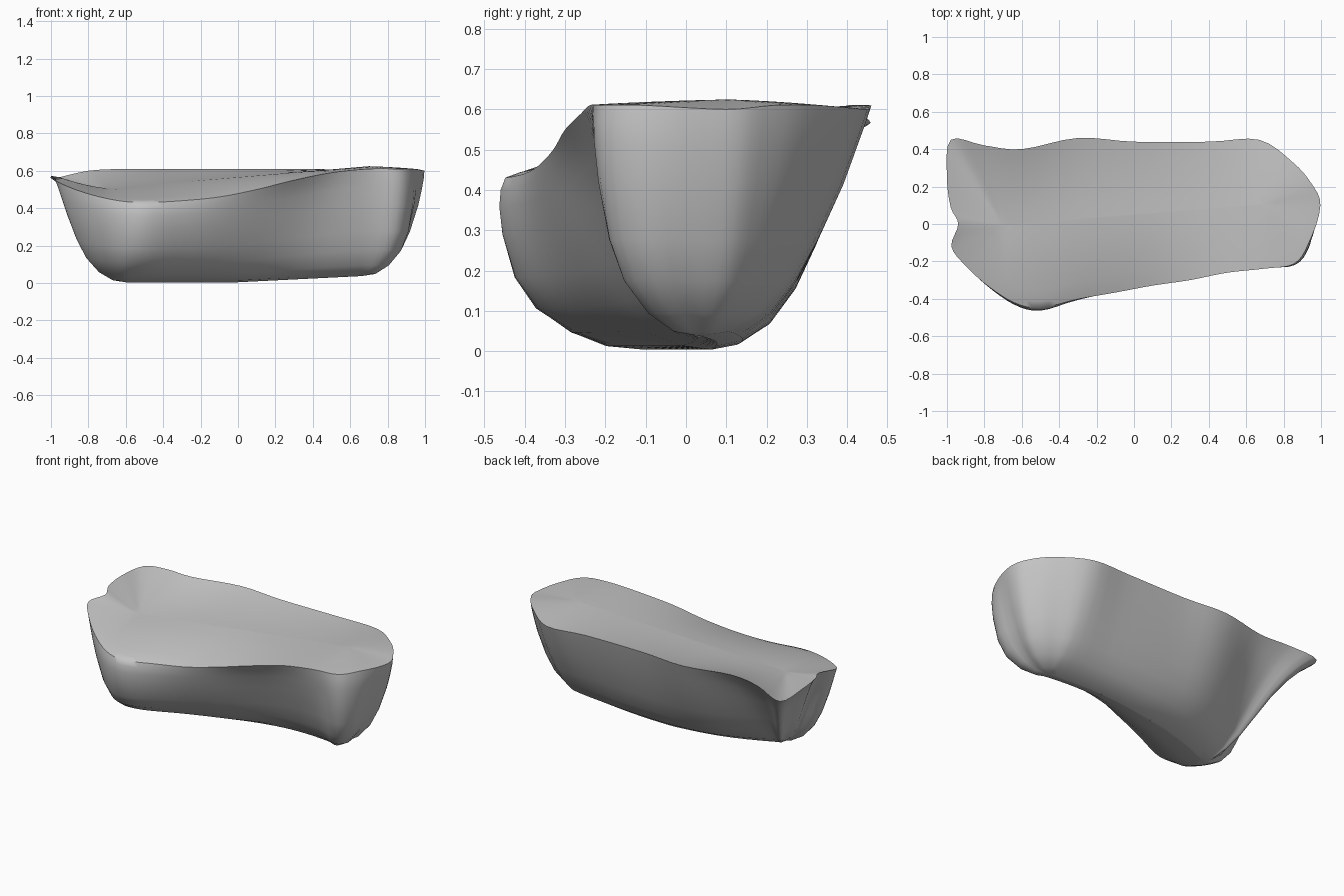
import bpy
import bmesh
import math
from mathutils import Vector

cube = bpy.data.objects.get("Cube")
if cube:
    bpy.data.objects.remove(cube, do_unlink=True)

# Rim control points, counter-clockwise from the left back corner
RIM = [Vector(p) for p in (
    (-.98, .45, .56), (-1, .25, .57), (-.98, .09, .57), (-.94, 0, .56),
    (-.98, -.12, .55), (-.9, -.23, .51), (-.78, -.34, .47), (-.64, -.43, .44),
    (-.5, -.46, .43), (-.3, -.41, .44), (-.1, -.37, .46), (.1, -.33, .5),
    (.3, -.3, .55), (.5, -.26, .59), (.7, -.24, .61), (.86, -.22, .61),
    (.94, -.11, .61), (1, .1, .6), (.95, .22, .61), (.85, .33, .61),
    (.67, .45, .6), (.4, .44, .61), (0, .44, .61), (-.3, .46, .61),
    (-.6, .4, .61), (-.8, .42, .6))]
LIP = Vector((-.98, .35, .56))

# Wall levels: height fraction, then reach from the keel line for
# tapered, bulging and undercut walls
LEVELS = ((1, 1, .97, 1), (.93, .97, 1, .87), (.83, .92, 1.01, .75),
          (.67, .84, .99, .61), (.42, .68, .91, .44), (.24, .54, .77, .32),
          (.1, .37, .53, .2), (.02, .17, .27, .1), (0, 0, 0, 0))
STEPS = 4


def clamp(value, low, high):
    return max(low, min(high, value))


def bell(distance, width):
    return math.exp(-(distance / width) ** 2)


def catmull(a, b, c, d, t):
    return 0.5 * (2 * b + (c - a) * t + (2 * a - 5 * b + 4 * c - d) * t * t
                  + (3 * b - a - 3 * c + d) * t ** 3)


def closed_curve(points, steps):
    count = len(points)
    return [catmull(points[i - 1], points[i], points[(i + 1) % count],
                    points[(i + 2) % count], s / steps)
            for i in range(count) for s in range(steps)]


def keel_point(rim):
    """Matching point on the bowed bottom line."""
    x = clamp(rim.x, -.6, .66)
    return Vector((x, .08 - .26 * (x - .25) ** 2, .004 + .05 * max(x, 0)))


def wall_point(rim, level):
    """Point on the outer wall: full at the front ends, undercut between
    them and below the left back lip."""
    height, tapered, bulging, undercut = level
    front = clamp(-rim.y / .1, 0, 1)
    full = (front * (bell(rim.x + .55, .4) + .8 * bell(rim.x - .88, .15))
            + .35 * bell(rim.x - 1, .12))
    thin = bell((rim - LIP).length, .4) + .5 * front * bell(rim.x - .35, .25)
    reach = (tapered + (bulging - tapered) * min(full, 1)
             + (undercut - tapered) * min(thin, 1))
    keel = keel_point(rim)
    point = keel.lerp(rim, reach)
    point.z = keel.z + (rim.z - keel.z) * height
    return point


def top_point(rim, inward):
    """Point on the sloping top, rising softly from the rim."""
    x = clamp(rim.x, -.7, .7)
    middle = Vector((x, .05 + .08 * x, .565 + .085 * x))
    point = rim.lerp(middle, inward)
    rise = inward * (3 - inward) / 2
    point.z = rim.z + (middle.z - rim.z) * rise
    return point


def bridge(bm, upper, lower):
    count = len(upper)
    for i in range(count):
        j = (i + 1) % count
        bm.faces.new((upper[i], lower[i], lower[j], upper[j]))


rim_curve = closed_curve(RIM, STEPS)
bm = bmesh.new()

# Rings run from the middle of the top, over the rim and down to the keel
rings = []
for inward in (1, .8, .6, .4, .22, .1):
    rings.append([bm.verts.new(top_point(p, inward)) for p in rim_curve])
for level in LEVELS:
    rings.append([bm.verts.new(wall_point(p, level)) for p in rim_curve])
for upper, lower in zip(rings, rings[1:]):
    bridge(bm, upper, lower)

bmesh.ops.remove_doubles(bm, verts=bm.verts, dist=.0005)
bmesh.ops.recalc_face_normals(bm, faces=bm.faces)
mesh = bpy.data.meshes.new("rock_slab")
bm.to_mesh(mesh)
bm.free()

slab = bpy.data.objects.new("rock_slab", mesh)
bpy.context.collection.objects.link(slab)

# Plain grey stone
stone = bpy.data.materials.new("grey_stone")
stone.use_nodes = True
colour = (.55, .55, .55, 1)
stone.diffuse_color = colour
shader = stone.node_tree.nodes["Principled BSDF"]
shader.inputs["Base Color"].default_value = colour
shader.inputs["Roughness"].default_value = .8
mesh.materials.append(stone)

# Smooth shading with a crisp rim
bpy.ops.object.select_all(action="DESELECT")
slab.select_set(True)
bpy.context.view_layer.objects.active = slab
bpy.ops.object.shade_smooth_by_angle(angle=math.radians(50))
